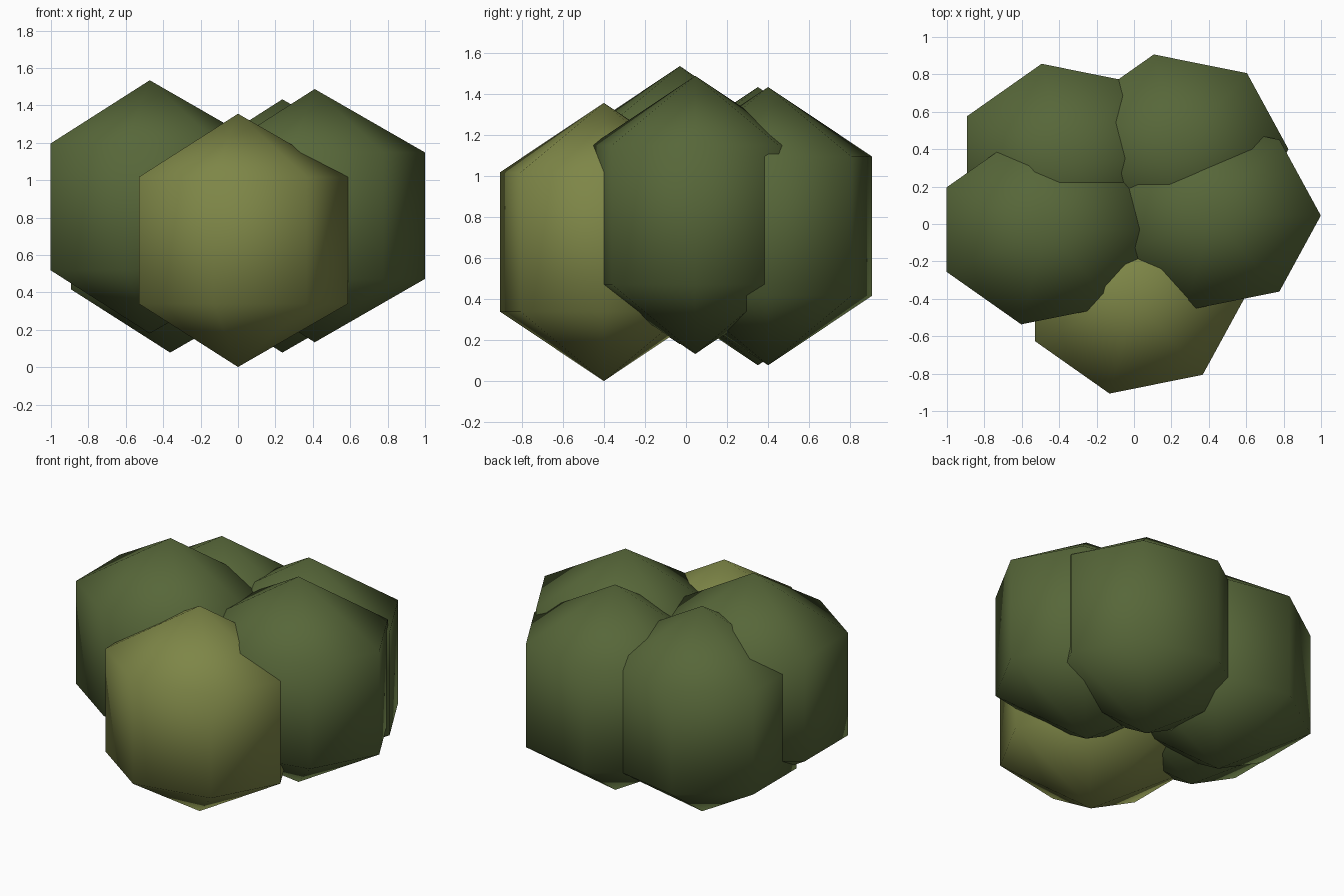
import bpy, bmesh, math

if "Cube" in bpy.data.objects:
    bpy.data.objects.remove(bpy.data.objects["Cube"])


def make_material(name, color):
    mat = bpy.data.materials.new(name)
    mat.diffuse_color = (*color, 1.0)
    mat.use_nodes = True
    mat.node_tree.nodes["Principled BSDF"].inputs["Base Color"].default_value = mat.diffuse_color
    return mat


dark_green = make_material("leaf green", (0.095, 0.135, 0.041))
olive = make_material("olive green", (0.207, 0.238, 0.063))

SIDES = 7
RADIUS = (0.68, 0.60, 0.677)


def leaf_clump(name, center, mat):
    """Low-poly sphere: seven sides, two rings and two poles."""
    bm = bmesh.new()

    def point(polar, i):
        a = 2 * math.pi * i / SIDES
        unit = (math.sin(polar) * math.cos(a), math.sin(polar) * math.sin(a), math.cos(polar))
        return bm.verts.new([u * r for u, r in zip(unit, RADIUS)])

    top, bottom = point(0, 0), point(math.pi, 0)
    upper = [point(math.pi / 3, i) for i in range(SIDES)]
    lower = [point(2 * math.pi / 3, i) for i in range(SIDES)]
    for i in range(SIDES):
        j = (i + 1) % SIDES
        bm.faces.new((top, upper[i], upper[j]))
        bm.faces.new((upper[i], lower[i], lower[j], upper[j]))
        bm.faces.new((bottom, lower[j], lower[i]))
    for f in bm.faces:
        f.smooth = True
    mesh = bpy.data.meshes.new(name)
    bm.to_mesh(mesh)
    bm.free()
    mesh.materials.append(mat)
    obj = bpy.data.objects.new(name, mesh)
    obj.location = center
    bpy.context.collection.objects.link(obj)


# Bush made of five overlapping clumps
leaf_clump("front_clump", (0.0, -0.40, 0.678), olive)
leaf_clump("left_clump", (-0.472, -0.03, 0.857), dark_green)
leaf_clump("right_clump", (0.41, 0.045, 0.81), dark_green)
leaf_clump("back_left_clump", (-0.363, 0.35, 0.755), dark_green)
leaf_clump("back_right_clump", (0.237, 0.40, 0.755), dark_green)
